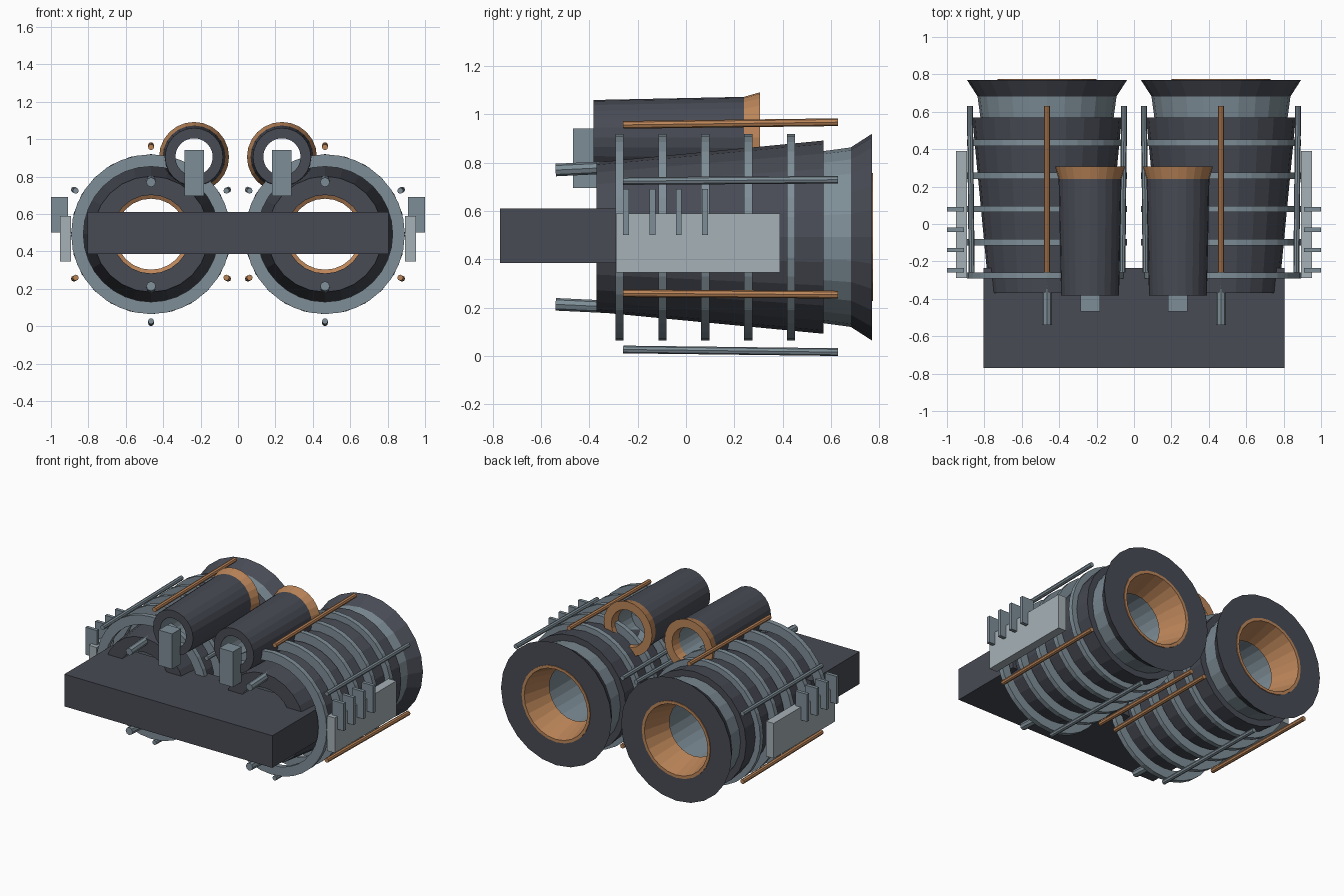
import bpy, bmesh
from math import sin, cos, pi, radians
from mathutils import Vector

cube = bpy.data.objects.get("Cube")
if cube:
    bpy.data.objects.remove(cube, do_unlink=True)


def material(name, rgb):
    m = bpy.data.materials.new(name)
    m.use_nodes = True
    m.diffuse_color = (*rgb, 1)
    m.node_tree.nodes["Principled BSDF"].inputs["Base Color"].default_value = (*rgb, 1)
    return m


DARK = material("dark_metal", (0.065, 0.07, 0.09))
STEEL = material("blue_steel", (0.21, 0.27, 0.31))
PALE = material("pale_panel", (0.38, 0.44, 0.47))
COPPER = material("copper", (0.50, 0.235, 0.10))


def finish(name, bm, mats):
    bmesh.ops.recalc_face_normals(bm, faces=bm.faces)
    mesh = bpy.data.meshes.new(name)
    bm.to_mesh(mesh)
    bm.free()
    for m in mats:
        mesh.materials.append(m)
    ob = bpy.data.objects.new(name, mesh)
    bpy.context.collection.objects.link(ob)
    return ob


def lathe(name, centre, profile, mats, sides=24, inner=()):
    """Spin a closed (radius, y) profile about a y-wise axis; inner segments use mats[1]."""
    cx, cz = centre
    bm = bmesh.new()
    loops = []
    for r, y in profile:
        loops.append([bm.verts.new((cx + r * sin(2 * pi * i / sides), y,
                                    cz + r * cos(2 * pi * i / sides)))
                      for i in range(sides)])
    for k, a in enumerate(loops):
        b = loops[(k + 1) % len(loops)]
        for i in range(sides):
            j = (i + 1) % sides
            f = bm.faces.new((a[i], a[j], b[j], b[i]))
            f.material_index = 1 if k in inner else 0
    return finish(name, bm, mats)


def box(name, xs, ys, zs, mat):
    bm = bmesh.new()
    bmesh.ops.create_cube(bm, size=1)
    for v in bm.verts:
        for axis, (lo, hi) in enumerate((xs, ys, zs)):
            v.co[axis] = hi if v.co[axis] > 0 else lo
    return finish(name, bm, [mat])


def rod(name, start, end, radius, mat, sides=8):
    a, b = Vector(start), Vector(end)
    bm = bmesh.new()
    bmesh.ops.create_cone(bm, cap_ends=True, segments=sides, radius1=radius,
                          radius2=radius, depth=(b - a).length)
    turn = (b - a).to_track_quat('Z', 'Y')
    for v in bm.verts:
        v.co = turn @ v.co + (a + b) / 2
    return finish(name, bm, [mat])


# Cross block joining both engines
box("front_block", (-0.805, 0.805), (-0.77, -0.235), (0.385, 0.61), DARK)

ZC = 0.492
for side, s in (("left", 1), ("right", -1)):
    cx = s * 0.465
    hub = (cx, ZC)

    # Main engine: tapered body, collar, flared rim and copper throat
    lathe(side + "_engine_body", hub,
          [(0.31, -0.37), (0.40, 0.57), (0.21, 0.57), (0.21, -0.37)],
          [DARK, STEEL], inner=(2,))
    lathe(side + "_collar", hub,
          [(0.355, 0.56), (0.372, 0.685), (0.28, 0.685), (0.28, 0.56)], [STEEL])
    lathe(side + "_flared_rim", hub,
          [(0.37, 0.68), (0.428, 0.77), (0.26, 0.77), (0.26, 0.68)], [DARK])
    lathe(side + "_copper_throat", hub,
          [(0.19, 0.575), (0.245, 0.775), (0.265, 0.775), (0.265, 0.72), (0.215, 0.56)],
          [COPPER])

    # Hoops around the body
    for i in range(5):
        y = -0.275 + i * 0.1775
        lathe(f"{side}_hoop_{i + 1}", hub,
              [(0.427, y - 0.017), (0.427, y + 0.017),
               (0.362, y + 0.017), (0.362, y - 0.017)], [STEEL], sides=32)

    # Six long rods, copper and steel in turn
    for i in range(6):
        a = radians(60 * i)
        p, q = [(cx + r * sin(a), y, ZC + r * cos(a))
                for r, y in ((0.465, -0.26), (0.476, 0.63))]
        rod(f"{side}_long_rod_{i + 1}", p, q, 0.016, STEEL if i % 2 else COPPER)

    # Pegs on the front face
    for label, d in (("upper", 1), ("lower", -1)):
        rod(f"{side}_{label}_peg", (cx, -0.54, ZC + d * 0.278),
            (cx, -0.29, ZC + d * 0.290), 0.026, STEEL)

    # Small upper tube with copper mouth and bracket
    pod = (s * 0.235, 0.905)
    lathe(side + "_upper_tube", pod,
          [(0.155, -0.382), (0.168, 0.24), (0.125, 0.24), (0.10, -0.382)],
          [DARK, STEEL], inner=(2,))
    lathe(side + "_tube_mouth", pod,
          [(0.168, 0.24), (0.187, 0.307), (0.128, 0.307), (0.12, 0.24)], [COPPER])
    box(side + "_tube_bracket", (s * 0.235 - 0.052, s * 0.235 + 0.052),
        (-0.467, -0.37), (0.695, 0.942), STEEL)

    # Outer side panel and its fins
    box(side + "_side_panel", sorted((s * 0.892, s * 0.952)),
        (-0.29, 0.39), (0.345, 0.59), PALE)
    for i in range(4):
        y = -0.248 + i * 0.109
        box(f"{side}_fin_{i + 1}", sorted((s * 0.91, s * 1.0)),
            (y - 0.012, y + 0.012), (0.50, 0.692), STEEL)
